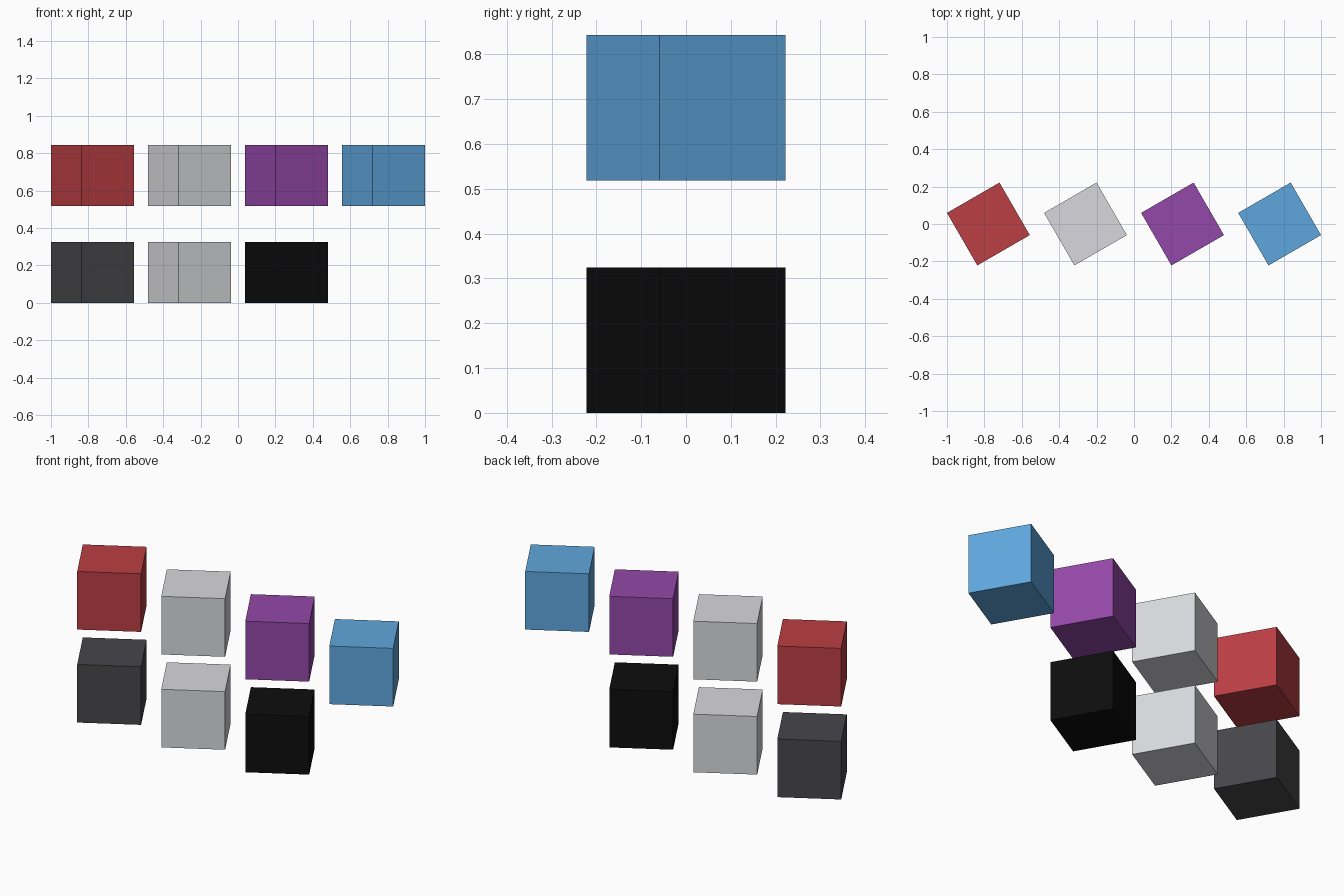
import bpy, math

if "Cube" in bpy.data.objects:
    bpy.data.objects.remove(bpy.data.objects["Cube"])

S = 2 / (4.8 + math.cos(math.pi / 6) + 0.5)   # cube edge
STEP = 1.6 * S                                # spacing between cube centres


def material(name, rgb):
    """Flat colour given as sRGB 0-255, stored as linear."""
    m = bpy.data.materials.new(name)
    lin = [((c / 255 + 0.055) / 1.055) ** 2.4 if c > 10 else c / 255 / 12.92 for c in rgb]
    m.diffuse_color = (*lin, 1)
    m.use_nodes = True
    m.node_tree.nodes["Principled BSDF"].inputs["Base Color"].default_value = m.diffuse_color
    return m


mats = {
    "red": material("red", (187, 62, 67)),
    "light_grey": material("light_grey", (216, 217, 221)),
    "purple": material("purple", (147, 72, 168)),
    "blue": material("blue", (95, 167, 222)),
    "dark_grey": material("dark_grey", (71, 71, 75)),
    "black": material("black", (13, 13, 13)),
}

# Rows of turned cubes, bottom row first; the bottom right place is empty
rows = {
    "lower": ["dark_grey", "light_grey", "black"],
    "upper": ["red", "light_grey", "purple", "blue"],
}

for r, (row, colours) in enumerate(rows.items()):
    for c, colour in enumerate(colours):
        bpy.ops.mesh.primitive_cube_add(
            size=S,
            location=((c - 1.5) * STEP, 0, S / 2 + r * STEP),
            rotation=(0, 0, math.radians(30)))
        cube = bpy.context.object
        cube.name = f"{row}_{colour}_cube"
        cube.data.materials.append(mats[colour])
